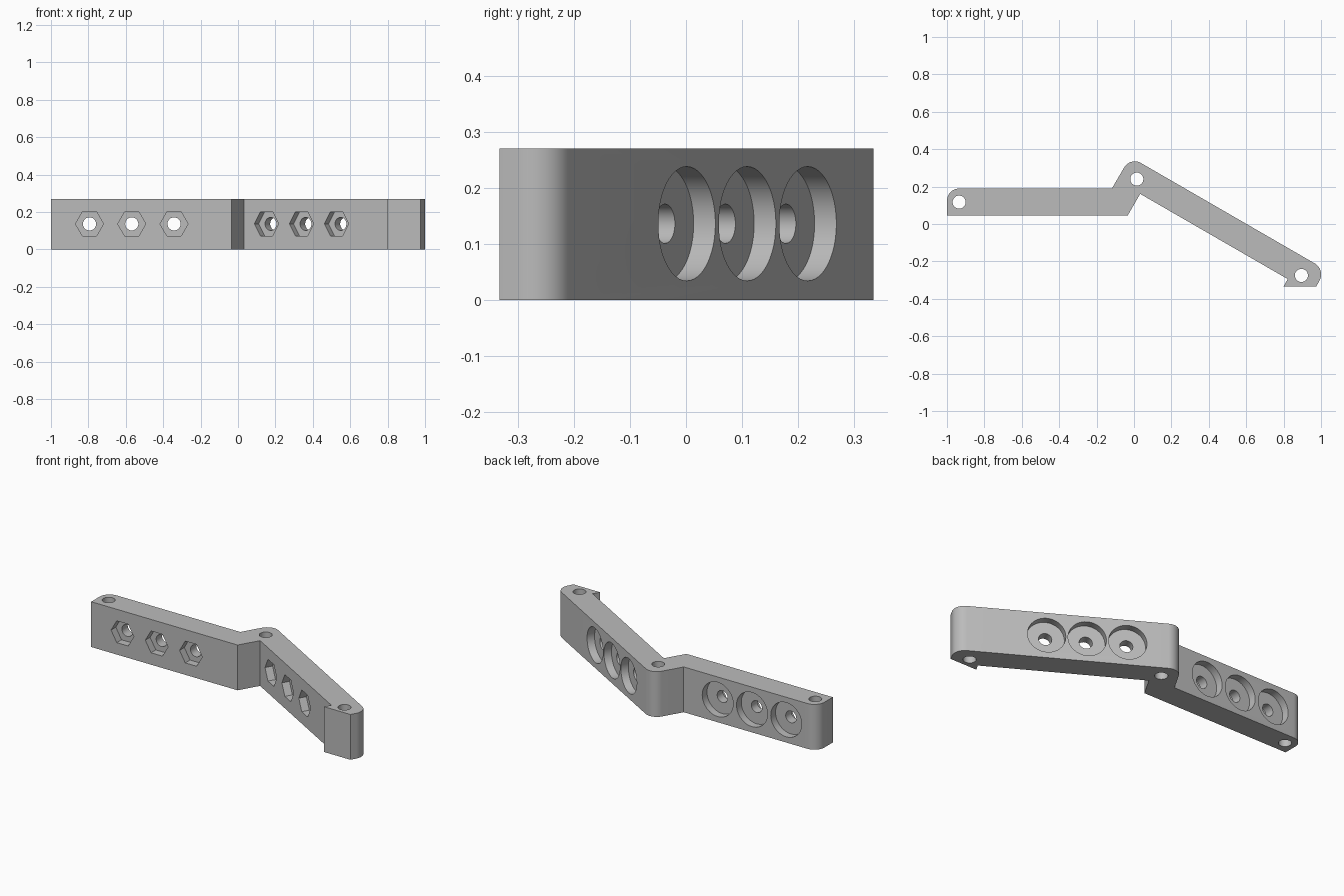
import bpy, bmesh
from math import sin, cos, pi, radians
from mathutils import Vector, Matrix

if "Cube" in bpy.data.objects:
    bpy.data.objects.remove(bpy.data.objects["Cube"])

HEIGHT, MID = 0.27, 0.136
UP = Vector((0, 0, 1))
ALONG = Vector((cos(radians(30)), -0.5, 0))   # direction of the slanted arm
BACK = Vector((0.5, cos(radians(30)), 0))     # its outward back normal

grey = bpy.data.materials.new("grey_plastic")
grey.use_nodes = True
color = (0.5, 0.5, 0.5, 1)
grey.diffuse_color = color
grey.node_tree.nodes["Principled BSDF"].inputs["Base Color"].default_value = color


def make_object(name, bm):
    mesh = bpy.data.meshes.new(name)
    bm.to_mesh(mesh)
    bm.free()
    mesh.materials.append(grey)
    obj = bpy.data.objects.new(name, mesh)
    bpy.context.collection.objects.link(obj)
    return obj


def rounded(points, round_ids, radius, steps=12):
    """Round the chosen right-angle corners of an outline."""
    out = []
    for i, p in enumerate(points):
        if i not in round_ids:
            out.append(p)
            continue
        u = (points[i - 1] - p).normalized()
        v = (points[(i + 1) % len(points)] - p).normalized()
        center = p + (u + v) * radius
        for k in range(steps + 1):
            t = k / steps * pi / 2
            out.append(center - (v * cos(t) + u * sin(t)) * radius)
    return out


def cut(body, center, axis, radius, depth, segments=48):
    """Subtract a prism centred at a point, along an axis."""
    side = UP if abs(axis.z) < 0.5 else Vector((1, 0, 0))
    across = axis.cross(side)
    turn = Matrix((side, across, axis)).transposed().to_4x4()
    bm = bmesh.new()
    bmesh.ops.create_cone(bm, cap_ends=True, segments=segments, radius1=radius,
                          radius2=radius, depth=depth,
                          matrix=Matrix.Translation(center) @ turn)
    cutter = make_object("hole_cutter", bm)
    cutter.hide_render = True
    mod = body.modifiers.new("hole", "BOOLEAN")
    mod.operation, mod.solver, mod.object = "DIFFERENCE", "EXACT", cutter
    bpy.context.view_layer.objects.active = body
    bpy.ops.object.modifier_apply(modifier=mod.name)
    bpy.data.objects.remove(cutter)


# Bracket outline, counter-clockwise from the front left corner
outline = [Vector((x, y, 0)) for x, y in (
    (-1, 0.045), (-0.034, 0.045), (0.033, 0.161), (0.822, -0.2945), (0.8, -0.333),
    (0.975, -0.333), (1.024, -0.244), (-0.02, 0.359), (-0.118, 0.19), (-1, 0.19))]
outline = rounded(outline, (6, 7, 9), 0.066)

bm = bmesh.new()
base = bm.faces.new([bm.verts.new(p) for p in outline])
top = bmesh.ops.extrude_face_region(bm, geom=[base])["geom"]
bmesh.ops.translate(bm, vec=UP * HEIGHT,
                    verts=[g for g in top if isinstance(g, bmesh.types.BMVert)])
bmesh.ops.recalc_face_normals(bm, faces=bm.faces)
bracket = make_object("angled_bracket", bm)

# Upright pin holes at the ends and the elbow
for x, y in ((-0.935, 0.117), (0.015, 0.24), (0.895, -0.275)):
    cut(bracket, Vector((x, y, MID)), UP, 0.035, 1)

# Bolt holes: round counterbore behind, shaft, hexagonal nut pocket in front
straight_back = Vector((0, 1, 0))
bolts = [(Vector((x, 0.1175, MID)), straight_back) for x in (-0.794, -0.568, -0.342)]
bolts += [(ALONG * a + BACK * 0.2285 + UP * MID, BACK) for a in (0.086, 0.302, 0.518)]
for center, axis in bolts:
    cut(bracket, center + axis * 0.0775, axis, 0.102, 0.1)
    cut(bracket, center - axis * 0.0775, axis, 0.075, 0.1, 6)
    cut(bracket, center, axis, 0.035, 0.12)

bpy.ops.object.select_all(action="DESELECT")
bracket.select_set(True)
bpy.context.view_layer.objects.active = bracket
bpy.ops.object.shade_smooth_by_angle(angle=radians(25))
